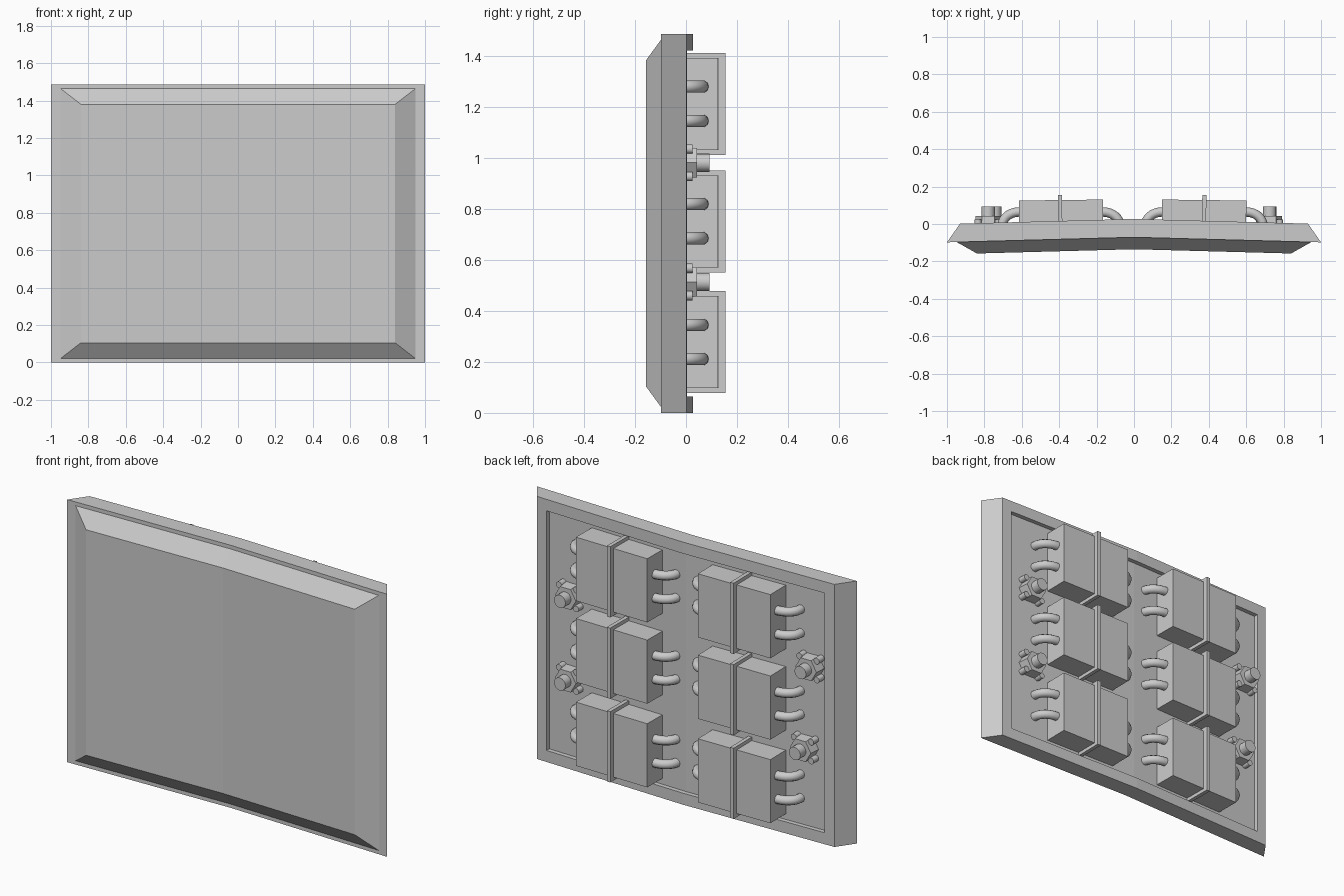
import bpy, bmesh, math
from mathutils import Matrix

if "Cube" in bpy.data.objects:
    bpy.data.objects.remove(bpy.data.objects["Cube"])

grey = bpy.data.materials.new("plain grey")
grey.diffuse_color = (0.6, 0.6, 0.6, 1)
grey.use_nodes = True
grey.node_tree.nodes["Principled BSDF"].inputs["Base Color"].default_value = grey.diffuse_color


def finish(name, bm):
    bmesh.ops.recalc_face_normals(bm, faces=bm.faces)
    me = bpy.data.meshes.new(name)
    bm.to_mesh(me)
    bm.free()
    me.materials.append(grey)
    ob = bpy.data.objects.new(name, me)
    bpy.context.collection.objects.link(ob)
    return ob


def bend(x):
    return 0.027 * (1 - abs(x))


STATIONS = (-1, -0.5, 0, 0.5, 1)


def ring_shell(name, rings, close=False):
    """Skin nested rectangular rings (half width, z low, z high, y), bowed along x."""
    bm = bmesh.new()
    loops = []
    for hx, z0, z1, y in rings:
        row = [(u * hx, y + bend(u * hx), z0) for u in STATIONS]
        row += [(u * hx, y + bend(u * hx), z1) for u in reversed(STATIONS)]
        loops.append([bm.verts.new(p) for p in row])
    n = len(loops[0])
    for a, b in zip(loops, loops[1:]):
        for i in range(n):
            j = (i + 1) % n
            bm.faces.new((a[i], a[j], b[j], b[i]))
    for lp in (loops[0], loops[-1]):
        for i in range(4):
            bm.faces.new((lp[i], lp[i + 1], lp[n - 2 - i], lp[n - 1 - i]))
    return finish(name, bm)


def block(name, size, loc, angle=0):
    bm = bmesh.new()
    bmesh.ops.create_cube(bm, size=1)
    bmesh.ops.scale(bm, vec=size, verts=bm.verts)
    ob = finish(name, bm)
    ob.location = loc
    ob.rotation_euler.z = angle
    return ob


def peg(name, r0, r1, y0, y1, x, z, sides, turn=0):
    """Cylinder pointing backwards along +y."""
    bm = bmesh.new()
    m = (Matrix.Translation((x, (y0 + y1) / 2, z)) @ Matrix.Rotation(-math.pi / 2, 4, 'X')
         @ Matrix.Rotation(turn, 4, 'Z'))
    bmesh.ops.create_cone(bm, cap_ends=True, segments=sides, radius1=r0, radius2=r1,
                          depth=y1 - y0, matrix=m)
    ob = finish(name, bm)
    if sides > 8:
        for p in ob.data.polygons:
            p.use_smooth = len(p.vertices) == 4
    return ob


def pipe(name, x, z, d):
    """Quarter bend from the side of a case down into the panel."""
    cu = bpy.data.curves.new(name, 'CURVE')
    cu.dimensions = '3D'
    cu.bevel_depth = 0.025
    cu.bevel_resolution = 3
    sp = cu.splines.new('POLY')
    pts = [(x - d * 0.02, 0.064, z)]
    for i in range(9):
        a = i / 8 * math.pi / 2
        pts.append((x + d * 0.09 * math.sin(a), -0.01 + 0.074 * math.cos(a), z))
    pts.append((x + d * 0.09, -0.03, z))
    sp.points.add(len(pts) - 1)
    for p, c in zip(sp.points, pts):
        p.co = (*c, 1)
    cu.materials.append(grey)
    bpy.context.collection.objects.link(bpy.data.objects.new(name, cu))


# bowed frame with a recessed back
ring_shell("frame", [(0.87, 0.065, 1.42, -0.025), (0.87, 0.065, 1.42, 0),
                     (0.93, 0, 1.485, 0), (1, 0, 1.485, -0.098),
                     (0.95, 0.02, 1.465, -0.098)])
# bevelled front plate
ring_shell("front_plate", [(0.95, 0.02, 1.465, -0.097), (0.84, 0.105, 1.38, -0.162)])

# equipment cases with straps and pipes
for x0, x1, strap_x, tilt in ((-0.615, -0.165, -0.395, 0.012), (0.15, 0.60, 0.375, -0.012)):
    for zc in (0.277, 0.75, 1.21):
        block("case", (x1 - x0, 0.168, 0.36), ((x0 + x1) / 2, 0.044, zc), tilt)
        block("strap", (0.022, 0.185, 0.40), (strap_x, 0.0625, zc), tilt)
        for dz in (-0.066, 0.068):
            pipe("pipe", x0, zc + dz, -1)
            pipe("pipe", x1, zc + dz, 1)

# hexagonal bolts with small pegs round them
for x, z in ((-0.745, 0.513), (-0.78, 0.98), (0.725, 0.513), (0.725, 0.98)):
    peg("bolt_base", 0.072, 0.066, -0.03, 0.043, x, z, 6, math.pi / 2)
    peg("bolt_stud", 0.036, 0.036, 0.03, 0.093, x, z, 16)
    for k in range(4):
        a = math.pi / 4 + k * math.pi / 2
        peg("bolt_peg", 0.018, 0.018, -0.03, 0.025,
            x + 0.076 * math.cos(a), z + 0.076 * math.sin(a), 12)
